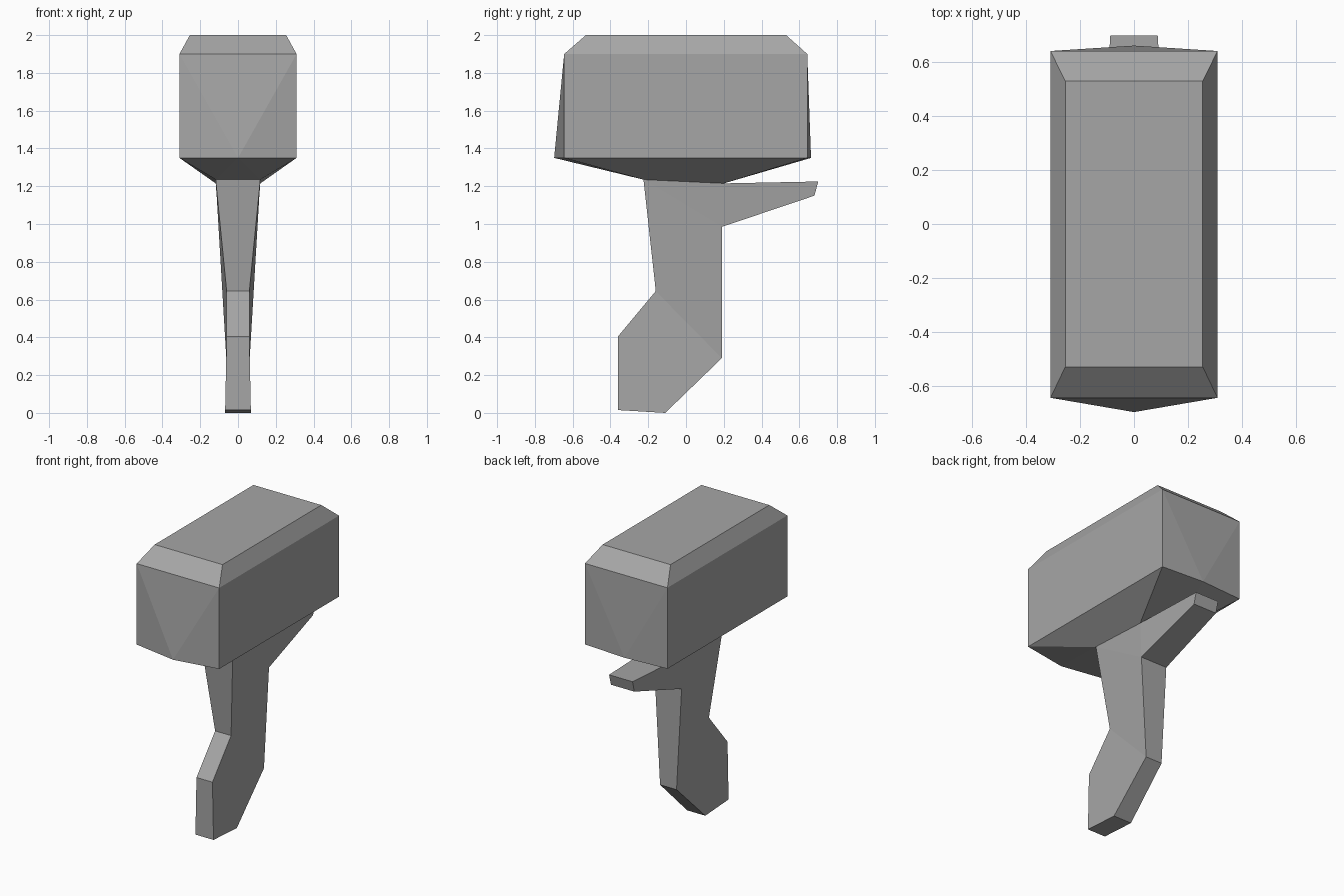
import bpy, bmesh

cube = bpy.data.objects.get("Cube")
if cube:
    bpy.data.objects.remove(cube, do_unlink=True)

grey = bpy.data.materials.new("mid grey")
grey.use_nodes = True
colour = (0.38, 0.38, 0.38, 1)
grey.diffuse_color = colour
grey.node_tree.nodes["Principled BSDF"].inputs["Base Color"].default_value = colour


def finish(bm, name):
    bmesh.ops.recalc_face_normals(bm, faces=bm.faces)
    mesh = bpy.data.meshes.new(name)
    bm.to_mesh(mesh)
    bm.free()
    mesh.materials.append(grey)
    obj = bpy.data.objects.new(name, mesh)
    bpy.context.collection.objects.link(obj)


def rectangle(bm, x, front, back, front_z, back_z):
    return [bm.verts.new(p) for p in ((-x, front, front_z), (x, front, front_z),
                                      (x, back, back_z), (-x, back, back_z))]


# Head: chamfered block, tapering below to the handle
bm = bmesh.new()
top = rectangle(bm, 0.255, -0.53, 0.53, 2.0, 2.0)
shoulder = rectangle(bm, 0.31, -0.645, 0.642, 1.9, 1.9)
rim = rectangle(bm, 0.31, -0.645, 0.642, 1.35, 1.35)
neck = rectangle(bm, 0.118, -0.225, 0.2, 1.235, 1.215)
bm.faces.new(top)
bm.faces.new(neck)
for i in range(4):
    j = (i + 1) % 4
    bm.faces.new((top[i], top[j], shoulder[j], shoulder[i]))
    if i % 2:
        # Long flat sides
        bm.faces.new((shoulder[i], shoulder[j], rim[j], rim[i]))
        bm.faces.new((rim[i], rim[j], neck[j], neck[i]))
    else:
        # Pointed lower lip on each end
        tip = bm.verts.new((0, -0.698 if i == 0 else 0.662, 1.35))
        for a, b in ((shoulder, rim), (rim, neck)):
            if a is shoulder:
                bm.faces.new((a[i], a[j], tip))
                bm.faces.new((a[i], tip, b[i]))
                bm.faces.new((a[j], b[j], tip))
            else:
                bm.faces.new((a[i], tip, b[i]))
                bm.faces.new((tip, a[j], b[j]))
                bm.faces.new((tip, b[j], b[i]))
finish(bm, "head")

# Handle with rear spur: side outline as (y, z, half width)
outline = [(-0.225, 1.235, 0.118), (-0.16, 0.645, 0.06), (-0.36, 0.405, 0.06),
           (-0.36, 0.015, 0.068), (-0.11, 0.0, 0.068), (0.19, 0.29, 0.062),
           (0.19, 0.985, 0.1), (0.68, 1.15, 0.088), (0.70, 1.225, 0.088),
           (0.2, 1.215, 0.118)]
bm = bmesh.new()
sides = [[bm.verts.new((s * w, y, z)) for y, z, w in outline] for s in (-1, 1)]
for side in sides:
    for part in ((0, 1, 5, 6), (1, 2, 3, 4, 5), (6, 7, 8, 9), (0, 6, 9)):
        bm.faces.new([side[k] for k in part])
left, right = sides
for i in range(len(outline) - 1):
    bm.faces.new((left[i], left[i + 1], right[i + 1], right[i]))
finish(bm, "handle")
